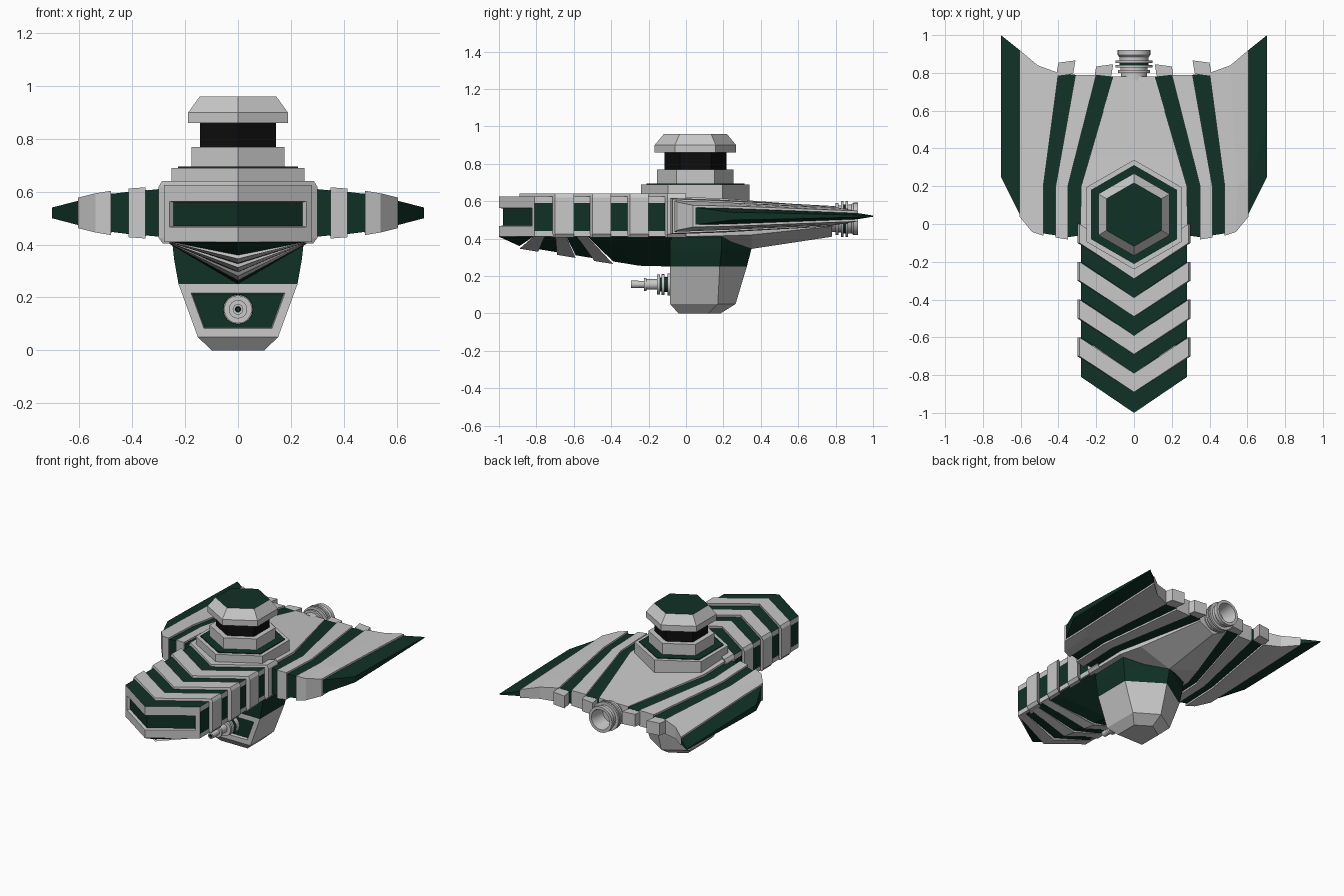
import bpy, bmesh, math
from mathutils import Vector

if "Cube" in bpy.data.objects:
    bpy.data.objects.remove(bpy.data.objects["Cube"])


def material(name, rgb):
    m = bpy.data.materials.new(name)
    m.diffuse_color = (*rgb, 1)
    m.use_nodes = True
    m.node_tree.nodes["Principled BSDF"].inputs["Base Color"].default_value = m.diffuse_color
    return m


MATS = [material("light_grey", (0.58, 0.58, 0.58)),
        material("dark_green", (0.005, 0.031, 0.019)),
        material("near_black", (0.004, 0.004, 0.004))]
GREY, GREEN, BLACK = 0, 1, 2


def loft(name, rings, colour=GREY, mirror=False, panel=None, inset=0.03):
    """Skin rings of points, cap the ends, colour faces by rule, recess chosen faces as a green panel."""
    bm = bmesh.new()
    vs = [[bm.verts.new(p) for p in r] for r in rings]
    n = len(vs[0])
    for a, b in zip(vs, vs[1:]):
        for i in range(n):
            bm.faces.new((a[i], a[(i + 1) % n], b[(i + 1) % n], b[i]))
    bm.faces.new(vs[0][::-1])
    bm.faces.new(vs[-1])
    bmesh.ops.recalc_face_normals(bm, faces=bm.faces)
    bm.normal_update()
    for f in bm.faces:
        f.material_index = colour(f.normal, f.calc_center_median()) if callable(colour) else colour
    if panel:
        chosen = [f for f in bm.faces if panel(f.normal, f.calc_center_median())]
        bmesh.ops.inset_region(bm, faces=chosen, thickness=inset, use_even_offset=True)
        bmesh.ops.inset_region(bm, faces=chosen, thickness=0.004, depth=-0.018, use_even_offset=True)
        for f in chosen:
            f.material_index = GREEN
    me = bpy.data.meshes.new(name)
    bm.to_mesh(me)
    bm.free()
    for m in MATS:
        me.materials.append(m)
    ob = bpy.data.objects.new(name, me)
    bpy.context.collection.objects.link(ob)
    if mirror:
        ob.modifiers.new("mirror", 'MIRROR').use_mirror_merge = False
    return ob


def lathe(name, profile, z, colour=GREY, sides=24):
    """Turn a (y, radius) profile around a lengthwise axis at height z."""
    rings = [[(r * math.cos(2 * math.pi * i / sides), y, z + r * math.sin(2 * math.pi * i / sides))
              for i in range(sides)] for y, r in profile]
    ob = loft(name, rings, colour)
    bpy.ops.object.select_all(action='DESELECT')
    bpy.context.view_layer.objects.active = ob
    ob.select_set(True)
    bpy.ops.object.shade_smooth_by_angle(angle=math.radians(35))


def hexagon(r, z, cy=0.05):
    return [(r * math.sin(k * math.pi / 3), cy + r * math.cos(k * math.pi / 3), z) for k in range(6)]


# Neck: chevron slices, alternating green slices with side windows and grey ribs
TIP = 0.19


def chevron(hw, y0, y1, z):
    return [(hw, y0, z), (0, y0 - TIP, z), (-hw, y0, z), (-hw, y1, z), (0, y1 - TIP, z), (hw, y1, z)]


def slice_colour(n, c):
    if n.z > 0.5 or (abs(n.x) > 0.9 and 0.44 < c.z < 0.59):
        return GREEN
    return GREY


for i, y0 in enumerate((-0.81, -0.60, -0.40, -0.20)):
    y1 = (-0.70, -0.50, -0.30, -0.10)[i]
    front = (lambda n, c: n.y < -0.5 and 0.44 < c.z < 0.59) if i == 0 else None
    loft(f"neck_slice_{i}", [chevron(0.28, y0, y1, z) for z in (0.41, 0.44, 0.59, 0.625)],
         slice_colour, panel=front, inset=0.026)
    loft(f"neck_rib_{i}", [chevron(hw, y1, y1 + 0.10, z) for hw, z in
                           ((0.285, 0.405), (0.30, 0.425), (0.30, 0.62), (0.288, 0.64))])


# Chin: V-shaped bands below the neck, stepping deeper toward the pod
def chin_line(k, drop):
    if k < -0.95:
        return [(-0.28, -0.81, 0.415), (0, -1.0, 0.41), (0.28, -0.81, 0.415)]
    edge = -0.08 if k > -0.1 else -0.81 + 0.56 * (k + 0.89)
    z = max(0.36 - 0.164 * (k + 0.89), 0.25) - drop
    return [(-0.28, edge, 0.415), (0, k, z), (0.28, edge, 0.415)]


keel = (-1.0, -0.89, -0.79, -0.69, -0.59, -0.49, -0.39, -0.25, -0.05)
for i, (a, b) in enumerate(zip(keel, keel[1:])):
    grey = i in (1, 3, 5)
    loft(f"chin_band_{i}", [chin_line(a, 0.014 * grey), chin_line(b, 0.014 * grey)], GREY if grey else GREEN)

# Central hull, tapering to the engine, with a shallow keel
loft("central_hull", [[(x, y, top), (x, y, low), (0, y, k), (-x, y, low), (-x, y, top)]
                      for y, x, top, low, k in ((-0.08, 0.285, 0.625, 0.41, 0.40),
                                                (0.20, 0.28, 0.615, 0.415, 0.365),
                                                (0.35, 0.236, 0.603, 0.42, 0.345),
                                                (0.78, 0.11, 0.57, 0.465, 0.41))])

# Wings: fanned bands between lines of (x, y, half thickness) at front, middle and back
LINES = [((0.28, -0.06, 0.092), (0.28, 0.20, 0.080), (0.11, 0.78, 0.045)),
         ((0.35, -0.07, 0.085), (0.35, 0.20, 0.075), (0.20, 0.79, 0.042)),
         ((0.415, -0.06, 0.080), (0.415, 0.20, 0.070), (0.31, 0.79, 0.040)),
         ((0.48, -0.05, 0.072), (0.48, 0.20, 0.062), (0.40, 0.80, 0.036)),
         ((0.54, -0.03, 0.062), (0.545, 0.20, 0.054), (0.51, 0.84, 0.028)),
         ((0.605, 0.05, 0.046), (0.605, 0.24, 0.042), (0.605, 0.92, 0.016)),
         ((0.705, 0.25, 0.020), (0.705, 0.50, 0.016), (0.705, 1.0, 0.003))]
MID = 0.52
BANDS = [("inner_green", GREEN), ("inner_grey", GREY), ("outer_green", GREEN),
         ("outer_grey", GREY), ("edge_grey", GREY), ("tip_green", GREEN)]
for (name, col), la, lb in zip(BANDS, LINES, LINES[1:]):
    up = 0.012 if col == GREY else 0
    rings = []
    for j, ((xa, ya, ha), (xb, yb, hb)) in enumerate(zip(la, lb)):
        dy = -up if j == 0 else 0
        rings.append([(xa, ya + dy, MID + ha + up), (xb, yb + dy, MID + hb + up),
                      (xb, yb + dy, MID - hb - up), (xa, ya + dy, MID - ha - up)])
    loft("wing_" + name, rings, col, mirror=True)

# Grey end blocks behind the green wing bands
for name, x, y in (("inner", 0.155, 0.84), ("outer", 0.355, 0.86)):
    loft(f"wing_{name}_end_block",
         [[(x + s * 0.045 + dx, yy + s * 0.006 * -1, MID + t * 0.042) for s, t in
           ((-1, 1), (1, 1), (1, -1), (-1, -1))] for yy, dx in ((y - 0.07, 0.012), (y, 0))], mirror=True)

# Turret: stacked hexagonal tiers
loft("turret_base", [hexagon(0.29, 0.58), hexagon(0.29, 0.69)])
loft("turret_base_inlay", [hexagon(0.262, 0.688), hexagon(0.262, 0.695)], GREEN)
loft("turret_tier", [hexagon(0.204, 0.69), hexagon(0.204, 0.77)])
loft("turret_window_band", [hexagon(0.166, 0.77), hexagon(0.166, 0.865)], BLACK)
loft("turret_cap", [hexagon(0.218, 0.86), hexagon(0.218, 0.90), hexagon(0.168, 0.96)],
     lambda n, c: GREEN if n.z > 0.95 else GREY)


# Lower pod: flat front, pointed back, green collar and recessed front panel
def pod_ring(z, x, front, side, back):
    return [(-x, front, z), (x, front, z), (x, side, z), (0, back, z), (-x, side, z)]


loft("lower_pod", [pod_ring(0.0, 0.10, -0.04, 0.12, 0.185),
                   pod_ring(0.05, 0.152, -0.085, 0.17, 0.265),
                   pod_ring(0.25, 0.225, -0.085, 0.18, 0.325),
                   pod_ring(0.345, 0.242, -0.085, 0.19, 0.35),
                   pod_ring(0.42, 0.25, -0.085, 0.19, 0.30)],
     lambda n, c: GREEN if c.z > 0.25 else GREY,
     panel=lambda n, c: n.y < -0.9 and 0.05 < c.z < 0.25, inset=0.033)

# Gun on the pod front
lathe("pod_gun", [(-0.06, 0.058), (-0.10, 0.058), (-0.10, 0.04), (-0.115, 0.04), (-0.115, 0.056),
                  (-0.13, 0.056), (-0.13, 0.038), (-0.14, 0.038), (-0.14, 0.053), (-0.155, 0.053),
                  (-0.155, 0.028), (-0.21, 0.028), (-0.21, 0.035), (-0.225, 0.035), (-0.225, 0.018),
                  (-0.255, 0.018), (-0.255, 0.02), (-0.295, 0.02), (-0.295, 0.011), (-0.28, 0.008)],
      0.155, lambda n, c: GREEN if -0.115 < c.y < -0.10 or -0.14 < c.y < -0.13
      or (c.y < -0.27 and math.hypot(c.x, c.z - 0.155) < 0.012) else GREY, 16)

# Engine nozzle at the back
lathe("engine_nozzle", [(0.76, 0.07), (0.80, 0.07), (0.80, 0.086), (0.815, 0.086), (0.815, 0.072),
                        (0.828, 0.072), (0.828, 0.097), (0.842, 0.097), (0.842, 0.078), (0.852, 0.078),
                        (0.852, 0.097), (0.866, 0.097), (0.866, 0.078), (0.885, 0.078), (0.895, 0.087),
                        (0.92, 0.087), (0.92, 0.068), (0.82, 0.052)],
      0.505, lambda n, c: GREEN if 0.842 < c.y < 0.852 and n.y ** 2 < 0.5 and
      math.hypot(c.x, c.z - 0.505) > 0.07 else GREY)
